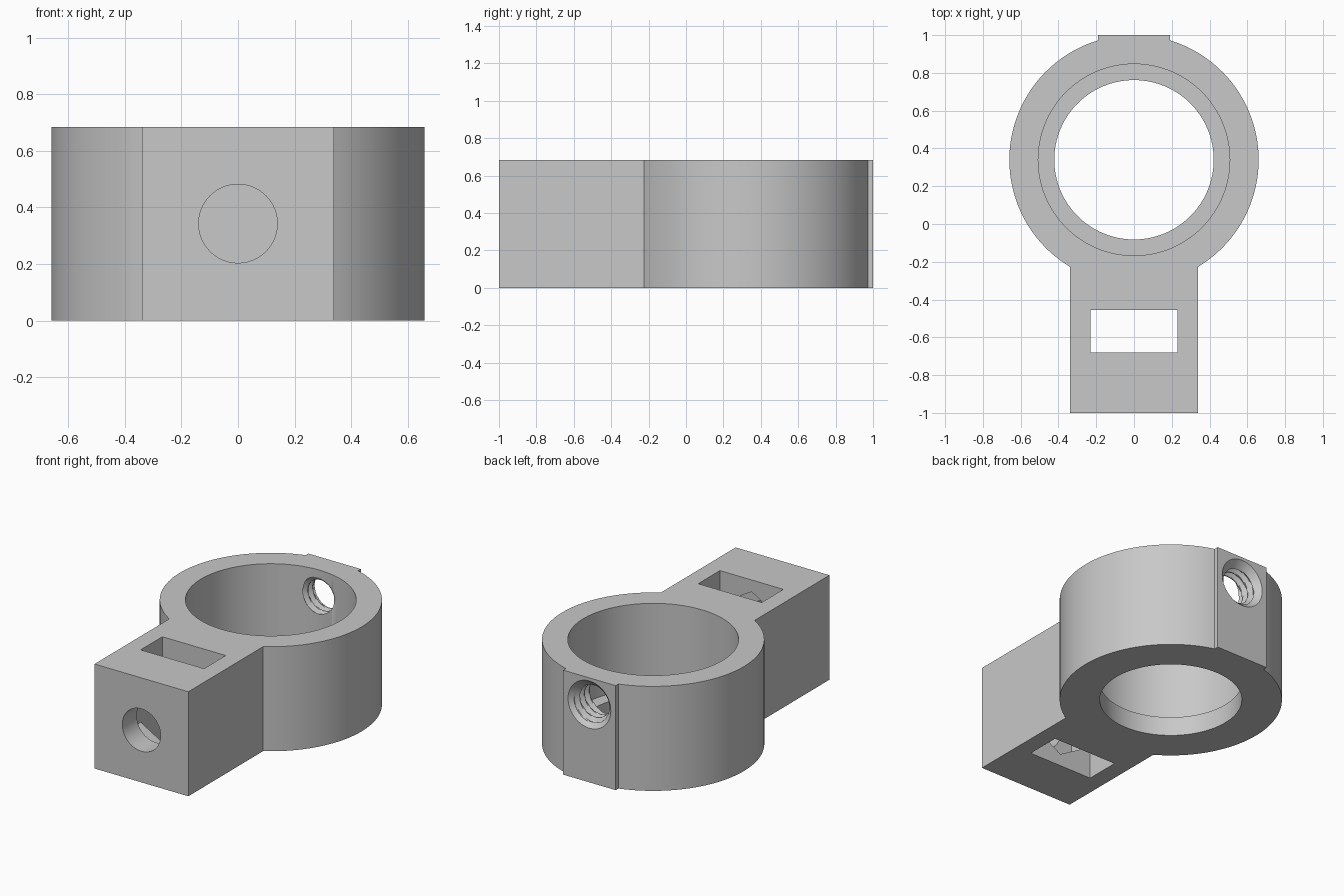
import bpy, bmesh
from math import sin, cos, asin, acos, pi, tau, radians, sqrt
from mathutils import Matrix

cube = bpy.data.objects.get("Cube")
if cube:
    bpy.data.objects.remove(cube, do_unlink=True)

HEIGHT = 0.685
RING_Y, RING_R = 0.34, 0.66
ARM_X, PAD_X = 0.34, 0.19
BOLT_Z, SCREW_Z = 0.343, 0.51

grey = bpy.data.materials.new("light grey")
grey.use_nodes = True
grey.diffuse_color = (0.58, 0.58, 0.58, 1)
grey.node_tree.nodes["Principled BSDF"].inputs["Base Color"].default_value = (0.58, 0.58, 0.58, 1)


def make(name, bm):
    bmesh.ops.recalc_face_normals(bm, faces=bm.faces)
    mesh = bpy.data.meshes.new(name)
    bm.to_mesh(mesh)
    bm.free()
    mesh.materials.append(grey)
    obj = bpy.data.objects.new(name, mesh)
    bpy.context.collection.objects.link(obj)
    return obj


def prism(name, outline, z0, z1):
    bm = bmesh.new()
    face = bm.faces.new([bm.verts.new((x, y, z0)) for x, y in outline])
    top = bmesh.ops.extrude_face_region(bm, geom=[face])["geom"]
    bmesh.ops.translate(bm, verts=[v for v in top if isinstance(v, bmesh.types.BMVert)],
                        vec=(0, 0, z1 - z0))
    return make(name, bm)


def circle(radius, count, y=0.0, start=0.0):
    return [(radius * cos(start + tau * i / count), y + radius * sin(start + tau * i / count))
            for i in range(count)]


def along_y(obj, z):
    # Turn a prism built along z so that it runs along +y at height z
    obj.data.transform(Matrix.Translation((0, 0, z)) @ Matrix.Rotation(radians(-90), 4, "X"))
    return obj


# Clamp outline: right half, mirrored to the left
a0 = -acos(ARM_X / RING_R)
a1 = acos(PAD_X / RING_R)
steps = 64
half = [(ARM_X, -1.0)]
for i in range(steps + 1):
    a = a0 + (a1 - a0) * i / steps
    half.append((RING_R * cos(a), RING_Y + RING_R * sin(a)))
half.append((PAD_X, 1.0))
outline = half + [(-x, y) for x, y in reversed(half)]
body = prism("ring_clamp_body", outline, 0, HEIGHT)

# Stepped bore, arm slot, bolt hole and hexagonal head recess
slot = [(-0.23, -0.68), (0.23, -0.68), (0.23, -0.455), (-0.23, -0.455)]
cutters = [
    prism("upper_bore", circle(0.507, 128, RING_Y), 0.124, 1),
    prism("lower_bore", circle(0.422, 128, RING_Y), -0.2, 0.3),
    prism("arm_slot", slot, -0.2, 1),
    along_y(prism("bolt_hole", circle(0.139, 64), -1.2, -0.6), BOLT_Z),
    along_y(prism("hex_recess", circle(0.264, 6, start=pi / 2), -0.85, -0.6), BOLT_Z),
]


# Threaded, countersunk screw hole through the pad
def thread_radius(angle, y):
    phase = (y / 0.05 - angle / tau) % 1
    tooth = min(1, max(0, 1.6 * (1 - abs(2 * phase - 1)) - 0.3))
    return max(0.105 + 0.025 * tooth, 0.155 - (1 - y))


bm = bmesh.new()
around, rows, y0, y1 = 48, 56, 0.74, 1.02
grid = []
for j in range(rows + 1):
    y = y0 + (y1 - y0) * j / rows
    row = []
    for i in range(around):
        a = tau * i / around
        r = thread_radius(a, y)
        row.append(bm.verts.new((r * cos(a), y, SCREW_Z + r * sin(a))))
    grid.append(row)
for low, high in zip(grid, grid[1:]):
    for i in range(around):
        k = (i + 1) % around
        bm.faces.new((low[i], low[k], high[k], high[i]))
bm.faces.new(grid[0])
bm.faces.new(grid[-1])
bmesh.ops.triangulate(bm, faces=bm.faces)
cutters.append(make("screw_thread", bm))

# Cut everything out of the body
bpy.ops.object.select_all(action="DESELECT")
body.select_set(True)
bpy.context.view_layer.objects.active = body
for cutter in cutters:
    mod = body.modifiers.new(cutter.name, "BOOLEAN")
    mod.operation = "DIFFERENCE"
    mod.solver = "EXACT"
    mod.object = cutter
    bpy.ops.object.modifier_apply(modifier=mod.name)
    bpy.data.objects.remove(cutter, do_unlink=True)

bpy.ops.object.shade_smooth_by_angle(angle=radians(25))
